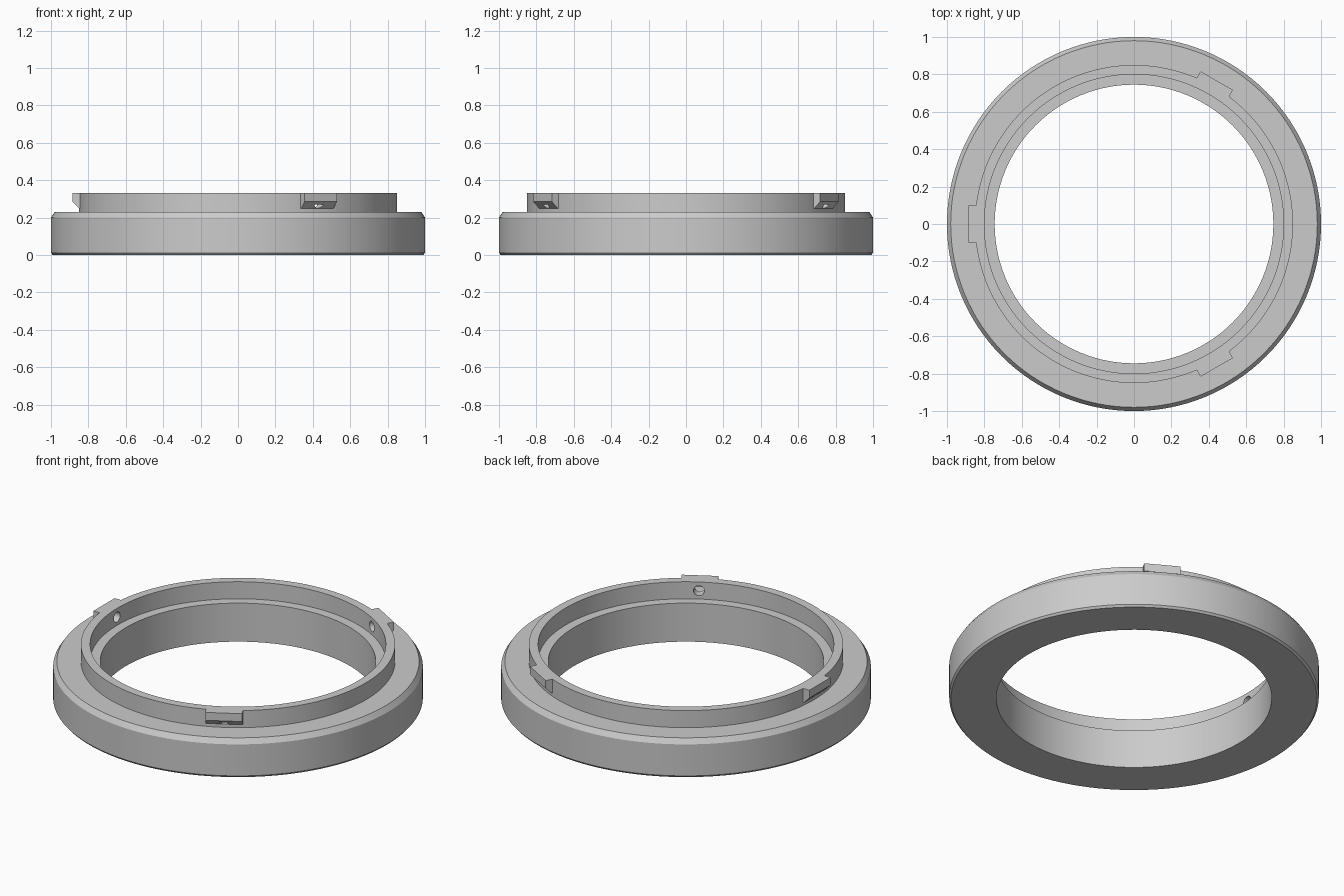
import bpy
import bmesh
from math import radians
from mathutils import Matrix, Vector

cube = bpy.data.objects.get("Cube")
if cube:
    bpy.data.objects.remove(cube)

grey = bpy.data.materials.new("satin grey")
grey.use_nodes = True
colour = (0.6, 0.6, 0.6, 1)
grey.diffuse_color = colour
grey.node_tree.nodes["Principled BSDF"].inputs["Base Color"].default_value = colour


def make_object(name, bm):
    bmesh.ops.recalc_face_normals(bm, faces=bm.faces)
    mesh = bpy.data.meshes.new(name)
    bm.to_mesh(mesh)
    bm.free()
    mesh.materials.append(grey)
    obj = bpy.data.objects.new(name, mesh)
    bpy.context.collection.objects.link(obj)
    return obj


def lathe(name, profile, steps):
    """Spin a closed (radius, height) outline around z."""
    bm = bmesh.new()
    verts = [bm.verts.new((r, 0, z)) for r, z in profile]
    edges = [bm.edges.new((v, verts[i - 1])) for i, v in enumerate(verts)]
    bmesh.ops.spin(bm, geom=verts + edges, cent=(0, 0, 0), axis=(0, 0, 1),
                   angle=radians(360), steps=steps, use_merge=True)
    bmesh.ops.remove_doubles(bm, verts=bm.verts, dist=0.0001)
    return make_object(name, bm)


def tab(name, turn):
    """Lug with an undercut lower face, extruded along the tangent."""
    bm = bmesh.new()
    outline = [(0.843, 0.25), (0.85, 0.25), (0.885, 0.285), (0.885, 0.332), (0.843, 0.332)]
    face = bm.faces.new([bm.verts.new((r, -0.1, z)) for r, z in outline])
    out = bmesh.ops.extrude_face_region(bm, geom=[face])
    moved = [v for v in out["geom"] if isinstance(v, bmesh.types.BMVert)]
    bmesh.ops.translate(bm, verts=moved, vec=Vector((0, 0.2, 0)))
    bmesh.ops.transform(bm, matrix=turn, verts=bm.verts)
    return make_object(name, bm)


# Wide base flange with a raised collar and an inner ledge
ring = lathe("mount_ring", [
    (0.745, 0), (0.99, 0), (1, 0.012), (1, 0.2), (0.98, 0.23),
    (0.85, 0.23), (0.85, 0.332), (0.8, 0.332), (0.8, 0.23), (0.745, 0.23)], 128)

# Three lugs around the collar
turns = [Matrix.Rotation(radians(a), 4, "Z") for a in (60, 180, 300)]
tabs = [tab(f"locking_tab_{i + 1}", t) for i, t in enumerate(turns)]

# Blind radial holes from inside the collar into each lug
bm = bmesh.new()
for t in turns:
    place = t @ Matrix.Translation((0.819, 0, 0.28)) @ Matrix.Rotation(radians(90), 4, "Y")
    bmesh.ops.create_cone(bm, cap_ends=True, segments=24, radius1=0.03,
                          radius2=0.03, depth=0.1, matrix=place)
cutter = make_object("hole_cutter", bm)
cutter.hide_render = True

for obj in [ring] + tabs:
    bpy.ops.object.select_all(action="DESELECT")
    obj.select_set(True)
    bpy.context.view_layer.objects.active = obj
    cut = obj.modifiers.new("holes", "BOOLEAN")
    cut.operation = "DIFFERENCE"
    cut.solver = "EXACT"
    cut.object = cutter
    bpy.ops.object.modifier_apply(modifier=cut.name)
    bpy.ops.object.shade_smooth_by_angle(angle=radians(20))

bpy.data.objects.remove(cutter)
